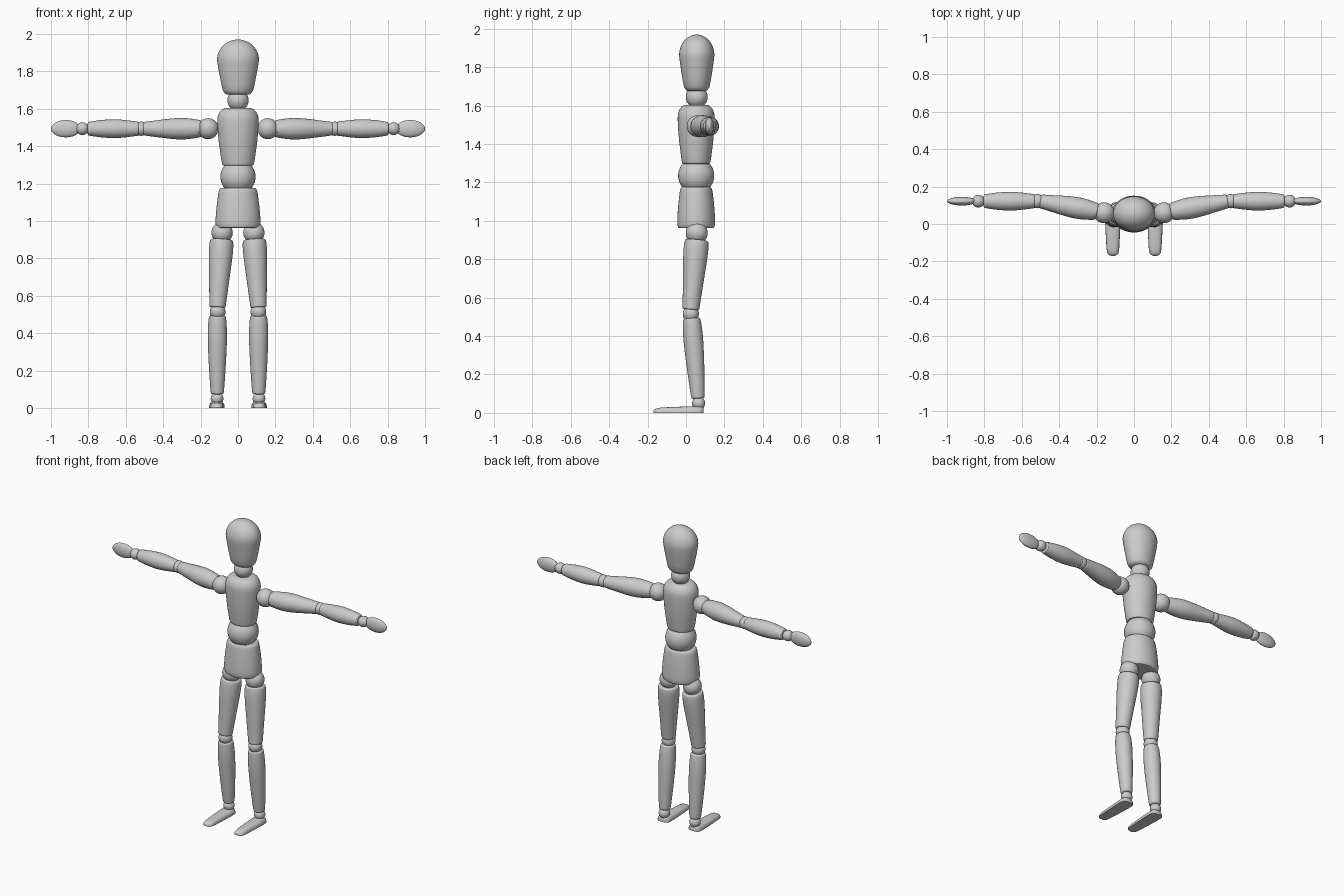
import bpy, bmesh, math
from mathutils import Vector

if "Cube" in bpy.data.objects:
    bpy.data.objects.remove(bpy.data.objects["Cube"])

Y = 0.056  # depth of the body axis


def finish(name, bm, bevel=0.0):
    bmesh.ops.recalc_face_normals(bm, faces=bm.faces)
    me = bpy.data.meshes.new(name)
    bm.to_mesh(me)
    bm.free()
    ob = bpy.data.objects.new(name, me)
    bpy.context.collection.objects.link(ob)
    bpy.context.view_layer.objects.active = ob
    ob.select_set(True)
    if bevel:
        m = ob.modifiers.new("soft_rim", 'BEVEL')
        m.width, m.segments = bevel, 3
        m.limit_method, m.angle_limit = 'ANGLE', math.radians(50)
    bpy.ops.object.shade_smooth_by_angle(angle=math.radians(50))
    ob.select_set(False)
    return ob


def smooth_profile(pts, steps=4):
    # Catmull-Rom through (t, r) points
    p = [Vector(q) for q in pts]
    p = [2 * p[0] - p[1]] + p + [2 * p[-1] - p[-2]]
    out = []
    for i in range(1, len(p) - 2):
        a, b, c, d = p[i - 1:i + 3]
        for k in range(steps):
            t = k / steps
            out.append(0.5 * (2 * b + (c - a) * t + (2 * a - 5 * b + 4 * c - d) * t * t
                              + (3 * b - a - 3 * c + d) * t ** 3))
    return out + [p[-2]]


def turned(name, p0, p1, profile, scale=(1, 1), bevel=0.008, smooth=True, n=40):
    # lathe-turned solid along p0 -> p1, profile of (fraction, radius)
    p0, p1 = Vector(p0), Vector(p1)
    rot = Vector((0, 0, 1)).rotation_difference(p1 - p0)
    bm = bmesh.new()
    rings = []
    for t, r in (smooth_profile(profile) if smooth else profile):
        c = p0.lerp(p1, t)
        rings.append([bm.verts.new(c + rot @ Vector((
            r * scale[0] * math.cos(2 * math.pi * i / n),
            r * scale[1] * math.sin(2 * math.pi * i / n), 0))) for i in range(n)])
    for a, b in zip(rings, rings[1:]):
        for i in range(n):
            bm.faces.new((a[i], a[(i + 1) % n], b[(i + 1) % n], b[i]))
    bm.faces.new(rings[0])
    bm.faces.new(rings[-1])
    return finish(name, bm, bevel)


def ball(name, c, r):
    bm = bmesh.new()
    bmesh.ops.create_uvsphere(bm, u_segments=32, v_segments=20, radius=r)
    bmesh.ops.translate(bm, verts=bm.verts, vec=c)
    return finish(name, bm)


def foot(name, x):
    # domed upper over a flat sole: (y, half width, height)
    secs = [(-.170, .010, .010), (-.166, .021, .017), (-.155, .030, .023), (-.13, .034, .028),
            (-.06, .038, .031), (.02, .042, .034), (.065, .042, .036), (.083, .036, .034),
            (.092, .022, .028)]
    n = 14
    bm = bmesh.new()
    rings = []
    for y, w, h in secs:
        ring = []
        for i in range(n + 1):
            c, s = math.cos(math.pi * i / n), math.sin(math.pi * i / n)
            ring.append(bm.verts.new((x + w * math.copysign(abs(c) ** .7, c), y, h * abs(s) ** .7)))
        rings.append(ring)
    for a, b in zip(rings, rings[1:]):
        for i in range(n):
            bm.faces.new((a[i], a[i + 1], b[i + 1], b[i]))
        bm.faces.new((a[n], a[0], b[0], b[n]))
    bm.faces.new(rings[0])
    bm.faces.new(rings[-1])
    finish(name, bm)


# head with a domed crown
head = [(0, .062), (.03, .073), (.07, .081), (.2, .090), (.4, .1015), (.55, .109)]
head += [(.63 + .37 * math.sin(a), .112 * math.cos(a)) for a in
         (math.pi / 2 * k / 12 for k in range(12))] + [(.9995, .004)]
turned("head", (0, Y, 1.677), (0, Y, 1.97), head, (1, .82), 0, False)
ball("neck", (0, Y, 1.645), .057)

# torso
turned("chest", (0, Y - .003, 1.297), (0, Y - .003, 1.603),
       [(0, .081), (.04, .086), (.2, .094), (.45, .104), (.7, .110), (.84, .109), (.93, .098),
        (.98, .083), (1, .070)], (1, .87), .004)
ball("waist", (0, Y - .003, 1.235), .094)
turned("pelvis", (0, Y - .003, .963), (0, Y - .003, 1.176),
       [(0, .112), (.06, .118), (.2, .120), (.5, .115), (.8, .107), (.94, .101), (1, .092)],
       (1, .82), .004)

for side, s in (("left", 1), ("right", -1)):
    # leg
    ball(side + "_hip", (s * .085, Y, .937), .057)
    turned(side + "_thigh", (s * .110, .025, .537), (s * .087, Y, .90),
           [(0, .043), (.15, .047), (.45, .055), (.75, .063), (.92, .064), (1, .060)])
    ball(side + "_knee", (s * .109, .025, .515), .042)
    turned(side + "_shin", (s * .111, .063, .075), (s * .110, .029, .493),
           [(0, .034), (.1, .038), (.4, .046), (.7, .051), (.9, .049), (1, .044)])
    ball(side + "_ankle", (s * .112, .066, .05), .034)
    foot(side + "_foot", s * .113)

    # arm
    z = 1.493
    ball(side + "_shoulder", (s * .16, Y + .004, z), .056)
    turned(side + "_upper_arm", (s * .195, .066, z), (s * .503, .122, z),
           [(0, .043), (.1, .050), (.3, .057), (.5, .055), (.8, .044), (1, .036)])
    ball(side + "_elbow", (s * .517, .122, z), .038)
    turned(side + "_forearm", (s * .53, .122, z), (s * .804, .122, z),
           [(0, .037), (.2, .044), (.45, .050), (.7, .047), (.9, .040), (1, .035)])
    ball(side + "_wrist", (s * .832, .122, z), .034)
    turned(side + "_hand", (s * .856, .122, z), (s * 1.0, .122, z),
           [(0, .024), (.08, .034), (.25, .043), (.45, .046), (.65, .043), (.82, .034),
            (.94, .020), (.985, .010), (1, .002)], (1, .5), 0)
